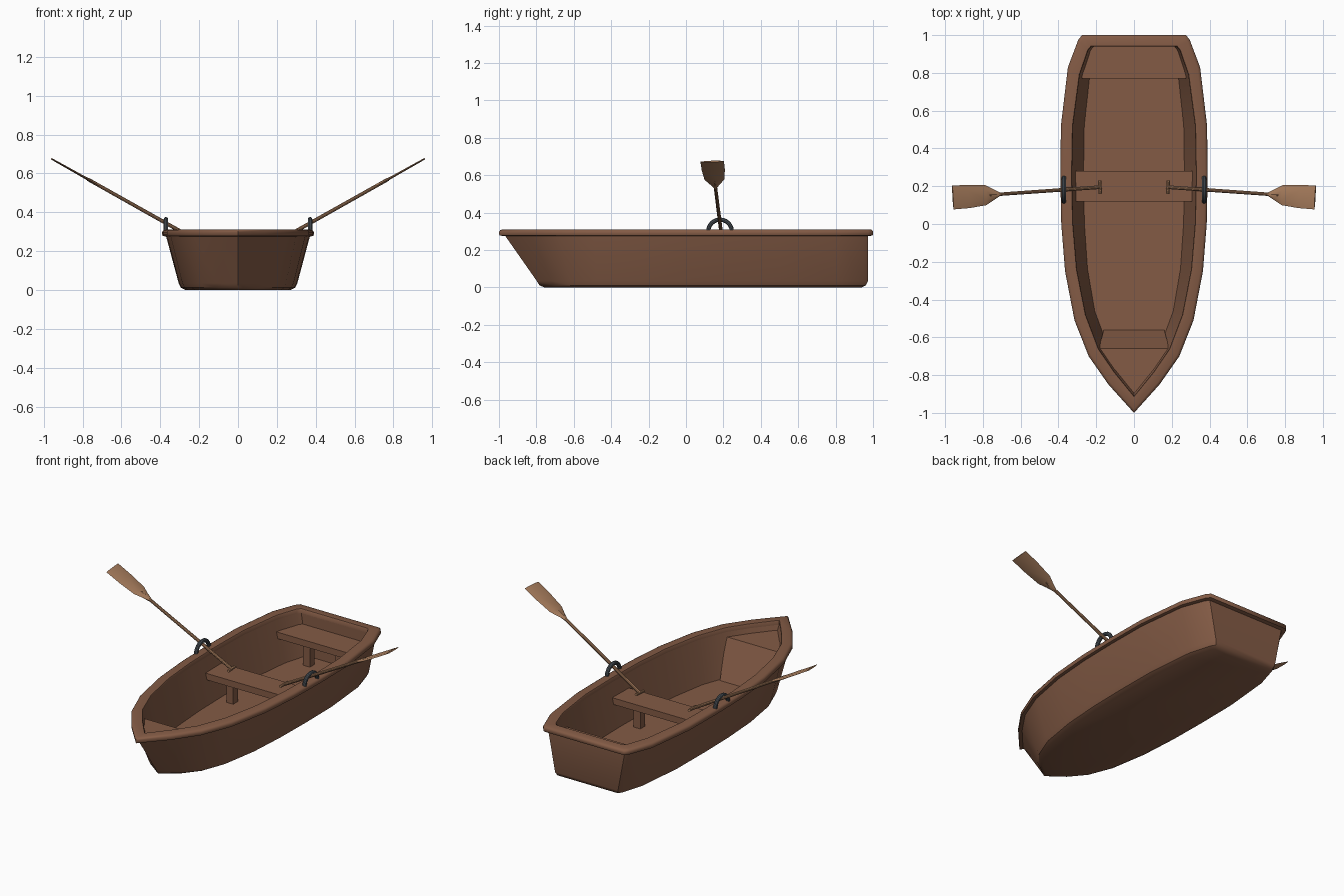
import bpy
import bmesh
import math
from mathutils import Vector, Matrix

cube = bpy.data.objects.get("Cube")
if cube:
    bpy.data.objects.remove(cube, do_unlink=True)


def material(name, rgb):
    mat = bpy.data.materials.new(name)
    mat.use_nodes = True
    mat.diffuse_color = (*rgb, 1)
    mat.node_tree.nodes["Principled BSDF"].inputs["Base Color"].default_value = (*rgb, 1)
    return mat


HULL_WOOD = material("hull brown wood", (0.23, 0.105, 0.06))
OAR_WOOD = material("light oar wood", (0.40, 0.21, 0.112))
IRON = material("dark grey iron", (0.07, 0.085, 0.10))


def finish(name, bm, mat, angle=35):
    """Turn a bmesh into a shaded object."""
    bmesh.ops.recalc_face_normals(bm, faces=bm.faces)
    mesh = bpy.data.meshes.new(name)
    bm.to_mesh(mesh)
    bm.free()
    mesh.materials.append(mat)
    obj = bpy.data.objects.new(name, mesh)
    bpy.context.collection.objects.link(obj)
    bpy.ops.object.select_all(action="DESELECT")
    obj.select_set(True)
    bpy.context.view_layer.objects.active = obj
    bpy.ops.object.shade_smooth_by_angle(angle=math.radians(angle))
    return obj


def loft(bm, rings, wrap=False, cap_first=False, cap_last=False):
    """Bridge closed rings of points with quads."""
    loops = [[bm.verts.new(p) for p in ring] for ring in rings]
    pairs = list(zip(loops, loops[1:]))
    if wrap:
        pairs.append((loops[-1], loops[0]))
    for a, b in pairs:
        for i in range(len(a)):
            j = (i + 1) % len(a)
            bm.faces.new((a[i], a[j], b[j], b[i]))
    if cap_first:
        bm.faces.new(loops[0])
    if cap_last:
        bm.faces.new(loops[-1])


def mirrored(half):
    """Close a half outline that starts at the bow on the centre line."""
    return half + [(-x, y) for x, y in reversed(half[1:])]


def prism(name, outline, bottom, top, mat):
    bm = bmesh.new()
    loft(bm, [[(x, y, z) for x, y in outline] for z in (bottom, top)],
         cap_first=True, cap_last=True)
    return finish(name, bm, mat)


# Gunwale outlines, bow to stern
OUTER = mirrored([(0, -1), (0.135, -0.85), (0.24, -0.70), (0.315, -0.51), (0.365, -0.25),
                  (0.385, 0), (0.39, 0.25), (0.387, 0.52), (0.35, 0.83), (0.295, 0.975),
                  (0.275, 1)])
INNER = mirrored([(0, -0.91), (0.105, -0.78), (0.187, -0.66), (0.255, -0.48), (0.302, -0.24),
                  (0.322, 0), (0.328, 0.25), (0.323, 0.52), (0.287, 0.79), (0.242, 0.92),
                  (0.225, 0.94)])


def hull_ring(base, z, width, rake, inset=0):
    """Hull section: narrowed, with the bow raked aft."""
    ring = []
    for x, y in base:
        shift = rake * abs(y) ** 3 if y < 0 else 0
        ring.append((x * width, (y + shift) * (1 - inset), z))
    return ring


# Hull shell: outer skin, bottom, inner skin and floor
hull_base = [(x * 0.955, y * 0.973) for x, y in OUTER]
bm = bmesh.new()
loft(bm, [hull_ring(hull_base, 0.285, 1, 0),
          hull_ring(hull_base, 0.035, 0.82, 0.19),
          hull_ring(hull_base, 0.012, 0.79, 0.195, 0.012),
          hull_ring(hull_base, 0, 0.73, 0.205, 0.035)], cap_last=True)
loft(bm, [hull_ring(INNER, 0.285, 1, 0),
          hull_ring(INNER, 0.03, 0.815, 0.17)], cap_last=True)
finish("hull", bm, HULL_WOOD)

# Gunwale: rounded section swept between the two outlines
SECTION = [(0.2, 0.276), (0.04, 0.279), (0, 0.286), (0, 0.298), (0.07, 0.306),
           (0.22, 0.311), (0.95, 0.311), (1, 0.306), (1, 0.276)]
bm = bmesh.new()
loft(bm, [[(a[0] + (b[0] - a[0]) * t, a[1] + (b[1] - a[1]) * t, z)
           for a, b in zip(OUTER, INNER)] for t, z in SECTION], wrap=True)
finish("gunwale", bm, HULL_WOOD, 50)

# Bow deck with sloping bulkhead
bm = bmesh.new()
deck = [bm.verts.new((x, y, 0.256)) for x, y in
        [(-0.187, -0.66), (-0.105, -0.78), (0, -0.91), (0.105, -0.78), (0.187, -0.66)]]
foot = [bm.verts.new((x, -0.56, 0.029)) for x in (0.16, -0.16)]
bm.faces.new(deck)
bm.faces.new((deck[0], deck[-1], *foot))
finish("bow_deck", bm, HULL_WOOD)

# Seats and their legs
prism("middle_seat", [(-0.31, 0.12), (0.31, 0.12), (0.31, 0.28), (-0.31, 0.28)],
      0.165, 0.205, HULL_WOOD)
prism("stern_seat", [(-0.28, 0.77), (0.28, 0.77), (0.225, 0.945), (-0.225, 0.945)],
      0.18, 0.22, HULL_WOOD)
for side, label in ((1, "left"), (-1, "right")):
    for seat, x, y, top in (("middle", 0.18, 0.2, 0.17), ("stern", 0.11, 0.85, 0.185)):
        w = 0.023
        cx = x * side
        prism(f"{seat}_seat_{label}_leg",
              [(cx - w, y - w), (cx + w, y - w), (cx + w, y + w), (cx - w, y + w)],
              0.025, top, HULL_WOOD)


def circle(center, u, v, radius, sides=10):
    return [center + (u * math.cos(a) + v * math.sin(a)) * radius
            for a in (math.tau * i / sides for i in range(sides))]


def rod(bm, start, end, r1, r2):
    axis = (end - start).normalized()
    u = axis.orthogonal().normalized()
    v = axis.cross(u)
    loft(bm, [circle(start, u, v, r1), circle(end, u, v, r2)],
         cap_first=True, cap_last=True)


for side, label in ((1, "left"), (-1, "right")):
    # Rowlock: half hoop standing on the gunwale
    hoop = []
    for i in range(13):
        a = math.pi * i / 12
        out = Vector((0, math.cos(a), math.sin(a)))
        hoop.append(circle(Vector((0.371 * side, 0.182, 0.3)) + out * 0.063,
                           Vector((1, 0, 0)), out, 0.012))
    bm = bmesh.new()
    loft(bm, hoop, cap_first=True, cap_last=True)
    finish(f"{label}_rowlock", bm, IRON)

    # Oar: shaft, cross grip and flat blade, built along its own axis
    bm = bmesh.new()
    rod(bm, Vector((0, 0, 0)), Vector((0.68, 0, 0)), 0.010, 0.009)
    rod(bm, Vector((0, -0.035, 0)), Vector((0, 0.035, 0)), 0.009, 0.009)
    blade = []
    for along, half, thick in ((0.61, 0.010, 0.009), (0.65, 0.030, 0.008), (0.695, 0.053, 0.006),
                               (0.80, 0.062, 0.005), (0.895, 0.063, 0.004)):
        blade.append([(along, -half, 0), (along, -half * 0.5, thick), (along, half * 0.5, thick),
                      (along, half, 0), (along, half * 0.5, -thick), (along, -half * 0.5, -thick)])
    loft(bm, blade, cap_first=True, cap_last=True)
    grip = Vector((0.18, 0.195, 0.237))
    axis = (Vector((0.96, 0.14, 0.675)) - grip).normalized()
    up = axis.cross(Vector((0, 1, 0))).normalized()
    across = up.cross(axis)
    frame = Matrix((axis, across, up)).transposed().to_4x4()
    frame.translation = grip
    bm.transform(Matrix.Diagonal((side, 1, 1, 1)) @ frame)
    finish(f"{label}_oar", bm, OAR_WOOD)
